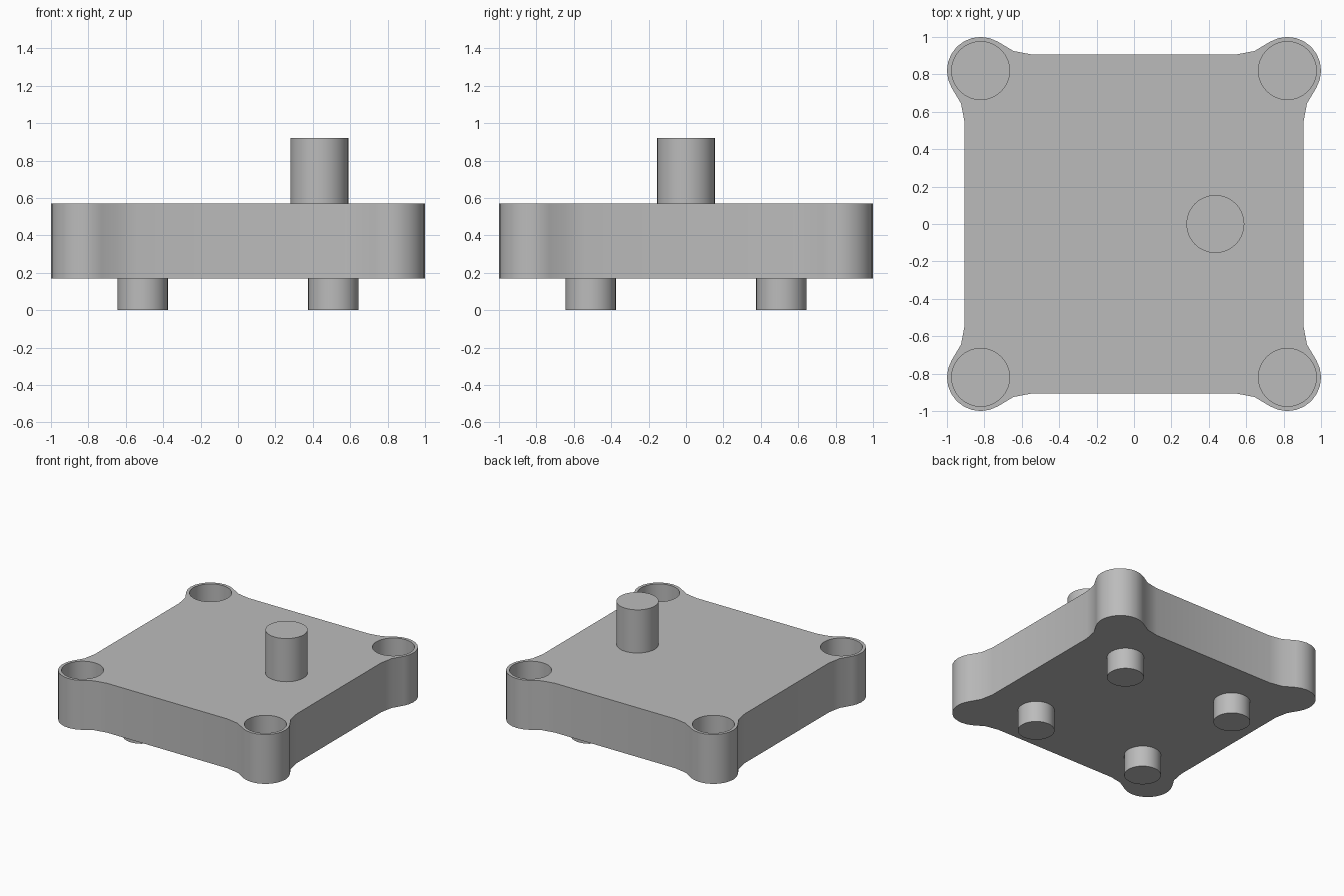
import bpy
import bmesh
from math import cos, sin, radians

cube = bpy.data.objects.get("Cube")
if cube:
    bpy.data.objects.remove(cube, do_unlink=True)

# Single grey material
grey = bpy.data.materials.new("plain_grey")
grey.use_nodes = True
colour = (0.5, 0.5, 0.5, 1)
grey.diffuse_color = colour
grey.node_tree.nodes["Principled BSDF"].inputs["Base Color"].default_value = colour

BOTTOM, TOP = 0.17, 0.57
CORNER = 0.82
SIGNS = [(1, 1), (-1, 1), (-1, -1), (1, -1)]


def smooth(obj):
    bpy.ops.object.select_all(action="DESELECT")
    obj.select_set(True)
    bpy.context.view_layer.objects.active = obj
    bpy.ops.object.shade_smooth_by_angle(angle=radians(35))


def cylinder(name, x, y, radius, low, high):
    bpy.ops.mesh.primitive_cylinder_add(
        vertices=32, radius=radius, depth=high - low,
        location=(x, y, (low + high) / 2))
    obj = bpy.context.object
    obj.name = name
    obj.data.materials.append(grey)
    smooth(obj)
    return obj


# Plate outline: one flared round corner, turned four times
flare = [(0.905, 0.54), (0.925, 0.645)]
arc = [(CORNER + 0.18 * cos(radians(a)), CORNER + 0.18 * sin(radians(a)))
       for a in range(-30, 121, 15)]
corner = flare + arc + [(y, x) for x, y in reversed(flare)]
outline = []
for turn in range(4):
    outline += corner
    corner = [(-y, x) for x, y in corner]

bm = bmesh.new()
base = bm.faces.new([bm.verts.new((x, y, BOTTOM)) for x, y in outline])
raised = bmesh.ops.extrude_face_region(bm, geom=[base])["geom"]
bmesh.ops.translate(bm, vec=(0, 0, TOP - BOTTOM),
                    verts=[v for v in raised if isinstance(v, bmesh.types.BMVert)])
bmesh.ops.recalc_face_normals(bm, faces=bm.faces)
mesh = bpy.data.meshes.new("plate")
bm.to_mesh(mesh)
bm.free()
plate = bpy.data.objects.new("plate", mesh)
bpy.context.collection.objects.link(plate)
mesh.materials.append(grey)

# Blind sockets in the four corners
for sx, sy in SIGNS:
    cutter = cylinder("socket_cutter", sx * CORNER, sy * CORNER, 0.155, TOP - 0.35, TOP + 0.1)
    cutter.hide_render = True
    cut = plate.modifiers.new("socket", "BOOLEAN")
    cut.operation = "DIFFERENCE"
    cut.solver = "EXACT"
    cut.object = cutter
    bpy.context.view_layer.objects.active = plate
    bpy.ops.object.modifier_apply(modifier=cut.name)
    bpy.data.objects.remove(cutter, do_unlink=True)
smooth(plate)

# Peg on top and four feet below
cylinder("top_peg", 0.435, 0, 0.155, TOP, 0.92)
for sx, sy in SIGNS:
    name = ("back" if sy > 0 else "front") + ("_left" if sx > 0 else "_right") + "_foot"
    cylinder(name, sx * 0.51, sy * 0.51, 0.135, 0, BOTTOM)
